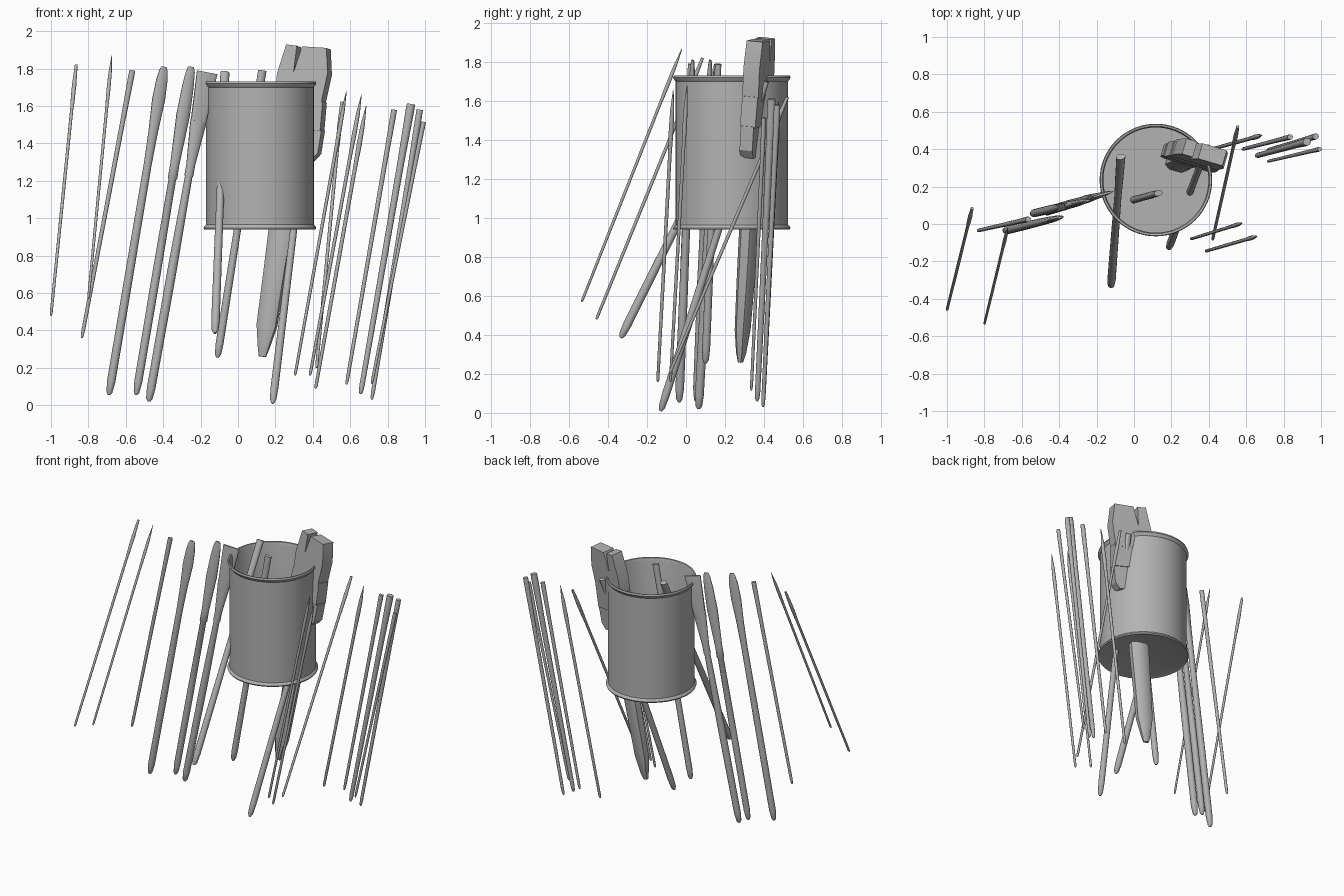
import bpy, bmesh, math
from mathutils import Vector

if "Cube" in bpy.data.objects:
    bpy.data.objects.remove(bpy.data.objects["Cube"])

grey = bpy.data.materials.new("plain_grey")
grey.use_nodes = True
grey.diffuse_color = (0.45, 0.45, 0.45, 1)
grey.node_tree.nodes["Principled BSDF"].inputs["Base Color"].default_value = grey.diffuse_color


def finish(name, bm, angle=35):
    bmesh.ops.recalc_face_normals(bm, faces=bm.faces)
    mesh = bpy.data.meshes.new(name)
    bm.to_mesh(mesh)
    bm.free()
    mesh.materials.append(grey)
    ob = bpy.data.objects.new(name, mesh)
    bpy.context.collection.objects.link(ob)
    bpy.ops.object.select_all(action="DESELECT")
    ob.select_set(True)
    bpy.context.view_layer.objects.active = ob
    bpy.ops.object.shade_smooth_by_angle(angle=math.radians(angle))
    return ob


def frame(low, high, turn):
    # axis, width and depth directions of a leaning tool
    axis = (high - low).normalized()
    wide = Vector((math.cos(math.radians(turn)), math.sin(math.radians(turn)), 0))
    wide = (wide - axis * wide.dot(axis)).normalized()
    return axis, wide, axis.cross(wide)


def loft(name, low, high, profile, turn=15, sides=14, power=1.0):
    # profile rows: fraction along the axis, half width, half depth
    low, high = Vector(low), Vector(high)
    _, wide, deep = frame(low, high, turn)
    bm = bmesh.new()
    rings = []
    for t, w, d in profile:
        ring = []
        for i in range(sides):
            a = math.tau * (i + 0.5) / sides
            c, s = math.cos(a), math.sin(a)
            c = math.copysign(abs(c) ** power, c)
            s = math.copysign(abs(s) ** power, s)
            ring.append(bm.verts.new(low.lerp(high, t) + wide * (w * c) + deep * (d * s)))
        rings.append(ring)
    for a, b in zip(rings, rings[1:]):
        for i in range(sides):
            j = (i + 1) % sides
            bm.faces.new((a[i], a[j], b[j], b[i]))
    bm.faces.new(rings[0])
    bm.faces.new(rings[-1])
    return finish(name, bm)


def scaled(rows, r):
    return [(t, w * r, d * r) for t, w, d in rows]


# Open can: lathed outside, rolled rims, inside wall and floor
can_profile = [(0, 0.945), (0.285, 0.945), (0.298, 0.94), (0.301, 0.948), (0.297, 0.956),
               (0.288, 0.965), (0.288, 1.7), (0.296, 1.71), (0.301, 1.72), (0.297, 1.732),
               (0.287, 1.73), (0.281, 1.71), (0.281, 0.957), (0, 0.957)]
bm = bmesh.new()
verts = [bm.verts.new((r, 0, z)) for r, z in can_profile]
edges = [bm.edges.new(pair) for pair in zip(verts, verts[1:])]
bmesh.ops.spin(bm, geom=verts + edges, cent=(0, 0, 0), axis=(0, 0, 1),
               angle=math.tau, steps=64, use_duplicate=False)
bmesh.ops.remove_doubles(bm, verts=bm.verts, dist=0.0005)
can = finish("can", bm)
can.location = (0.117, 0.235, 0)

# Handle and head shapes, sized by a radius
POINTED = [(0, .4, .4), (.008, .85, .85), (.3, .95, .95), (.78, 1, 1), (.86, 1.3, 1.3),
           (.93, 1.1, 1.1), (1, .15, .15)]
BLUNT = [(0, .3, .3), (.008, .6, .6), (.03, .75, .75), (.4, .85, .85), (.8, 1, 1),
         (.98, 1.25, 1.2), (1, 1.2, 1.1)]
STOUT = [(0, .35, .35), (.012, .8, .8), (.05, 1, 1), (.35, .95, .95), (.7, .85, .85),
         (.85, 1, .9), (1, 1.1, .75)]
FERRULED = [(0, .5, .5), (.01, .9, .9), (.5, 1, 1), (.83, 1, 1), (.84, 1.2, 1.2),
            (.92, 1.4, 1.4), (.93, 1.3, 1.3), (1, .9, .9)]
FILBERT = [(0, .3, .3), (.008, .7, .7), (.04, 1, 1), (.3, 1.02, 1), (.7, .95, .85),
           (.8, 1.15, .8), (.9, 1.6, .7), (.96, 1.4, .55), (.99, 1, .35), (1, .65, .25)]
WAISTED = [(0, .3, .3), (.008, .7, .7), (.04, 1, 1), (.35, 1.05, 1.05), (.655, .95, .8),
           (.66, 1.2, 1), (.7, 1.15, .95), (.85, 1.75, .85), (.94, 1.5, .65),
           (.985, 1.15, .4), (1, .7, .25)]

tools = [
    ("far_left_liner", (-1, -.46, .48), (-.865, .085, 1.82), FERRULED, .0085),
    ("left_liner", (-.8, -.535, .57), (-.675, -.02, 1.87), POINTED, .008),
    ("left_slim_brush", (-.835, -.035, .36), (-.565, .025, 1.79), BLUNT, .013),
    ("left_filbert_brush", (-.69, -.035, .055), (-.395, .035, 1.81), FILBERT, .0225),
    ("left_ferrule_brush", (-.545, .055, .055), (-.25, .125, 1.81), WAISTED, .0215),
    ("can_front_brush", (-.123, -.335, .385), (-.07, .36, 1.78), STOUT, .0225),
    ("can_centre_brush", (-.11, .1, .255), (.13, .165, 1.79), STOUT, .021),
    ("can_right_brush", (.185, -.13, .01), (.39, .41, 1.7), STOUT, .021),
    ("front_right_liner", (.305, -.08, .16), (.58, .005, 1.68), POINTED, .009),
    ("front_right_outer_liner", (.385, -.145, .16), (.66, -.065, 1.66), POINTED, .0095),
    ("leaning_right_liner", (.42, -.085, .2), (.555, .52, 1.62), FERRULED, .009),
    ("back_right_liner", (.415, .4, .09), (.685, .475, 1.6), POINTED, .0105),
    ("right_slim_brush", (.58, .4, .11), (.835, .465, 1.58), BLUNT, .0125),
    ("right_stout_brush", (.655, .365, .06), (.925, .44, 1.61), BLUNT, .0185),
    ("right_back_brush", (.715, .395, .03), (.972, .468, 1.58), BLUNT, .014),
    ("far_right_brush", (.715, .335, .115), (.992, .4, 1.515), BLUNT, .0105),
]
for name, low, high, shape, radius in tools:
    loft(name, low, high, scaled(shape, radius))

# Flat brush on the left of the can: handle, ferrule, fanned bristles
low, high = (-.477, .065, .02), (-.165, .16, 1.78)
loft("flat_brush_handle", low, high,
     [(0, .007, .007), (.008, .017, .017), (.04, .023, .023), (.4, .025, .024), (.69, .02, .019)])
loft("flat_brush_ferrule", low, high,
     [(.685, .024, .022), (.72, .024, .022), (.84, .044, .018), (.855, .045, .017)])
loft("flat_brush_bristles", low, high,
     [(.85, .042, .016), (.93, .05, .014), (1, .058, .006)], power=.6)

# Wide brush standing in the can
low, high, turn = Vector((.13, .28, .26)), Vector((.375, .385, 1.92)), -16
loft("wide_brush_handle", low, high,
     [(0, .02, .012), (.03, .032, .024), (.1, .056, .036), (.25, .06, .042),
      (.4, .066, .045), (.55, .06, .04), (.66, .075, .038)], turn, 8, .7)


def plate(name, outline, half_depth):
    # outline: across, fraction along the axis
    _, wide, deep = frame(low, high, turn)
    bm = bmesh.new()
    face = bm.faces.new([bm.verts.new(low.lerp(high, t) + wide * u - deep * half_depth)
                         for u, t in outline])
    new = bmesh.ops.extrude_face_region(bm, geom=[face])["geom"]
    bmesh.ops.translate(bm, vec=deep * half_depth * 2,
                        verts=[v for v in new if isinstance(v, bmesh.types.BMVert)])
    return finish(name, bm, 20)


plate("wide_brush_shoulder",
      [(-.12, .64), (.12, .64), (.15, .665), (.152, .74), (-.152, .74), (-.15, .665)], .034)
plate("wide_brush_ferrule", [(-.147, .735), (.147, .735), (.137, .83), (-.137, .83)], .041)
plate("wide_brush_bristles",
      [(-.13, .82), (.13, .82), (.142, .92), (.115, 1), (-.02, .995),
       (-.047, .91), (-.05, .995), (-.11, .995), (-.137, .9)], .043)
